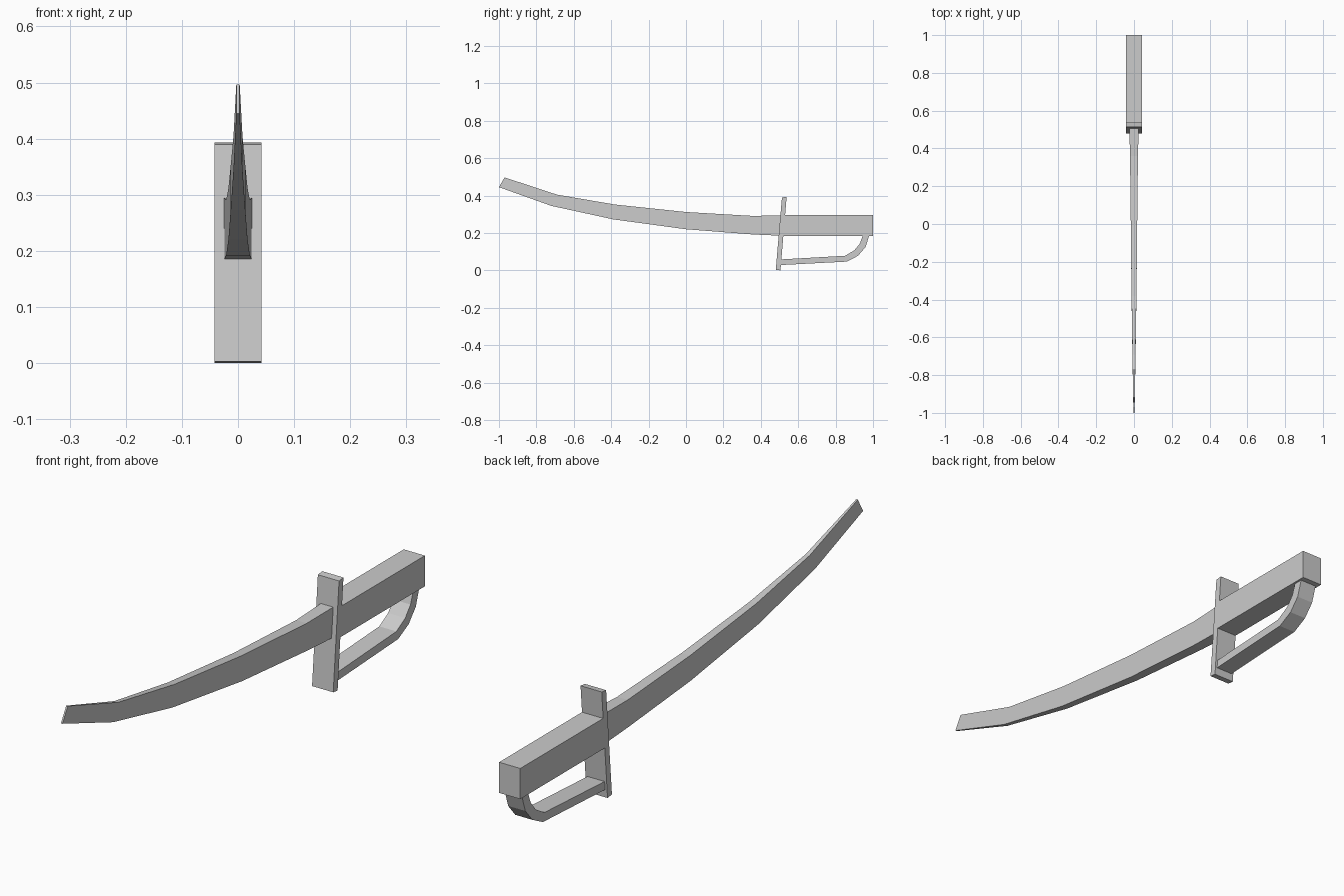
import bpy, bmesh

cube = bpy.data.objects.get("Cube")
if cube:
    bpy.data.objects.remove(cube, do_unlink=True)

# One plain grey for the whole sword
grey = bpy.data.materials.new("plain grey")
grey.use_nodes = True
colour = (0.6, 0.6, 0.6, 1)
grey.diffuse_color = colour
grey.node_tree.nodes["Principled BSDF"].inputs["Base Color"].default_value = colour


def loft(name, sections):
    """Bridge (half width, upper point, lower point) sections into a closed bar.
    Points are (y, z) in the side plane."""
    bm = bmesh.new()
    rings = []
    for half, upper, lower in sections:
        corners = ((-half, upper), (half, upper), (half, lower), (-half, lower))
        rings.append([bm.verts.new((x, *p)) for x, p in corners])
    for a, b in zip(rings, rings[1:]):
        for i in range(4):
            j = (i + 1) % 4
            bm.faces.new((a[i], a[j], b[j], b[i]))
    bm.faces.new(rings[0])
    bm.faces.new(rings[-1])
    bmesh.ops.recalc_face_normals(bm, faces=bm.faces)
    mesh = bpy.data.meshes.new(name)
    bm.to_mesh(mesh)
    bm.free()
    mesh.materials.append(grey)
    obj = bpy.data.objects.new(name, mesh)
    bpy.context.collection.objects.link(obj)
    return obj


# Curved blade, tapering in height and thickness to a slanted tip
loft("blade", [
    (0.003, (-0.97, 0.497), (-1.0, 0.445)),
    (0.008, (-0.69, 0.405), (-0.72, 0.345)),
    (0.013, (-0.38, 0.352), (-0.39, 0.273)),
    (0.017, (0.0, 0.312), (0.0, 0.22)),
    (0.021, (0.36, 0.291), (0.36, 0.192)),
    (0.025, (0.52, 0.295), (0.52, 0.185)),
])

# Straight square grip
grip_half = 0.042
loft("handle", [(grip_half, (y, 0.295), (y, 0.185)) for y in (0.51, 1.0)])

# Slightly tilted cross guard plate
loft("guard_plate", [
    (grip_half, (0.513, 0.39), (0.48, 0.003)),
    (grip_half, (0.538, 0.393), (0.505, 0.0)),
])

# Knuckle bow running from the plate round to the end of the grip
inner = [(0.495, 0.058), (0.85, 0.078), (0.9, 0.107), (0.93, 0.144), (0.946, 0.19)]
outer = [(0.495, 0.028), (0.86, 0.047), (0.92, 0.078), (0.96, 0.125), (0.981, 0.19)]
loft("knuckle_bow", [(0.034, a, b) for a, b in zip(inner, outer)])
